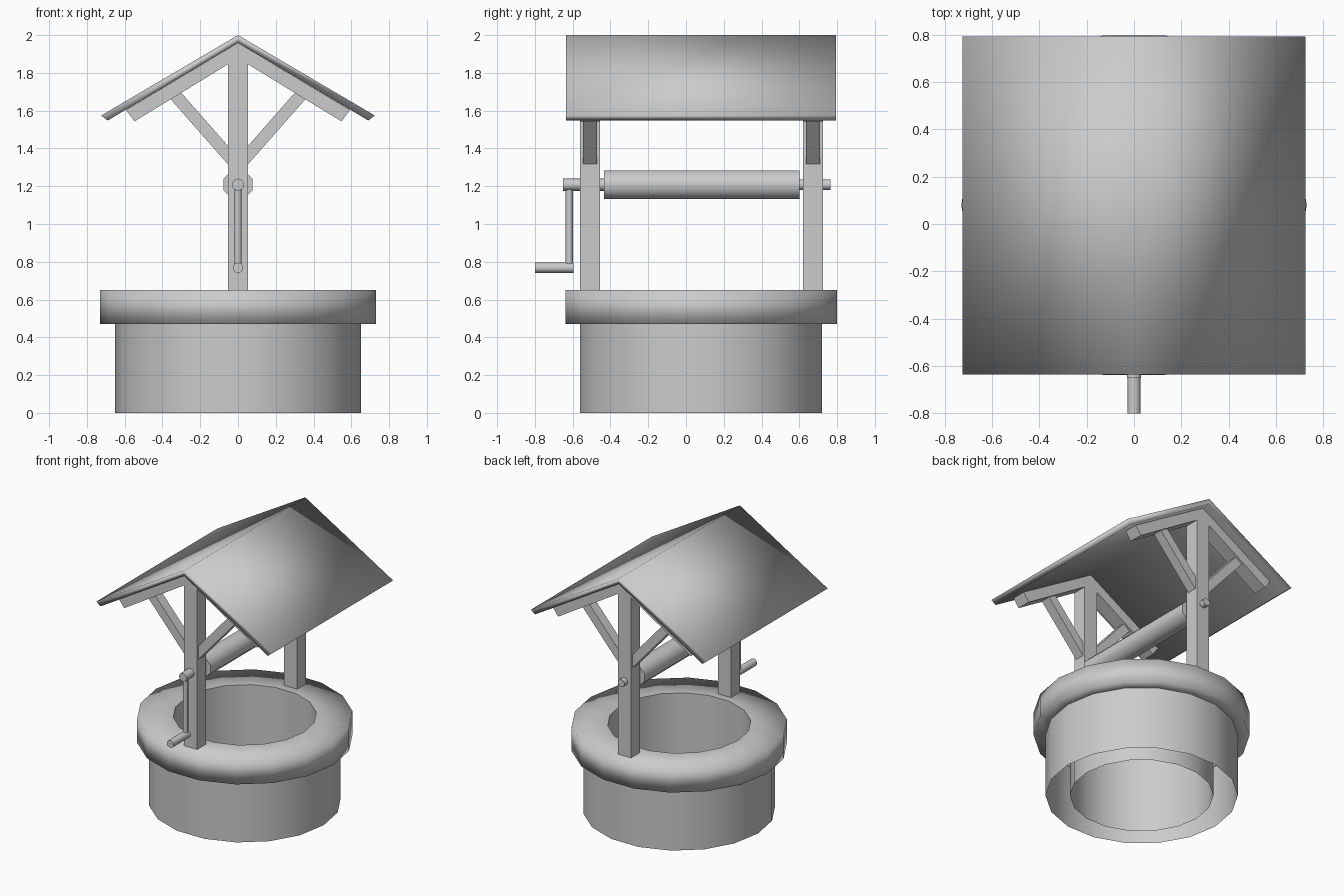
import bpy, bmesh, math

if "Cube" in bpy.data.objects:
    bpy.data.objects.remove(bpy.data.objects["Cube"])

CY = 0.08        # centre of the well in y
AXLE_Z = 1.208


def make_object(name, bm, smooth=None):
    bmesh.ops.recalc_face_normals(bm, faces=bm.faces)
    me = bpy.data.meshes.new(name)
    bm.to_mesh(me)
    bm.free()
    ob = bpy.data.objects.new(name, me)
    bpy.context.collection.objects.link(ob)
    if smooth:
        bpy.ops.object.select_all(action='DESELECT')
        ob.select_set(True)
        bpy.context.view_layer.objects.active = ob
        bpy.ops.object.shade_smooth_by_angle(angle=math.radians(smooth))
    return ob


def lathe(name, profile, sides, smooth):
    """Revolve an open (radius, z) profile around the well axis."""
    bm = bmesh.new()
    rings = []
    for r, z in profile:
        rings.append([bm.verts.new((r * math.cos(2 * math.pi * i / sides),
                                    CY + r * math.sin(2 * math.pi * i / sides), z))
                      for i in range(sides)])
    for a, b in zip(rings, rings[1:]):
        for i in range(sides):
            j = (i + 1) % sides
            bm.faces.new((a[i], a[j], b[j], b[i]))
    return make_object(name, bm, smooth)


def prism(name, outline, y0, y1, smooth=None):
    """Extrude a closed (x, z) outline along y."""
    bm = bmesh.new()
    face = bm.faces.new([bm.verts.new((x, y0, z)) for x, z in outline])
    ext = bmesh.ops.extrude_face_region(bm, geom=[face])
    for v in ext['geom']:
        if isinstance(v, bmesh.types.BMVert):
            v.co.y = y1
    return make_object(name, bm, smooth)


def rod(name, radius, y0, y1, z, sides):
    """Round bar along y, with a flat side at the bottom."""
    pts = [(radius * math.cos(2 * math.pi * (i + 0.5) / sides),
            z + radius * math.sin(2 * math.pi * (i + 0.5) / sides)) for i in range(sides)]
    return prism(name, pts, y0, y1, 50)


def mirrored(half):
    """Close a right-half outline (top to bottom, both ends on x = 0) by mirroring."""
    return half + [(-x, z) for x, z in reversed(half) if x > 0]


# Well wall with open bottom, and the overhanging rim
lathe("well_outer_wall", [(0.65, 0), (0.65, 0.47)], 18, 40)
lathe("well_rim", [(0.645, 0.47), (0.73, 0.47), (0.73, 0.65), (0.485, 0.65)], 18, 180)
lathe("well_inner_wall", [(0.485, 0.65), (0.485, 0)], 18, 40)

# Gabled roof
prism("roof", mirrored([(0, 2.0), (0.725, 1.574), (0.69, 1.548), (0, 1.958)]),
      -0.635, 0.793, 180)

# Post, rafters and braces at each end
for end, y in (("front", -0.507), ("back", 0.672)):
    prism(end + "_post", [(-0.054, 0.65), (0.054, 0.65), (0.054, 1.90), (-0.054, 1.90)],
          y - 0.053, y + 0.053)
    prism(end + "_rafters", mirrored([(0, 1.958), (0.593, 1.604), (0.548, 1.543), (0, 1.878)]),
          y - 0.053, y + 0.053)
    for side, s in (("left", -1), ("right", 1)):
        prism(end + "_" + side + "_brace",
              [(s * x, z) for x, z in ((0.05, 1.312), (0.365, 1.67), (0.305, 1.70), (0.05, 1.41))],
              y - 0.037, y + 0.037)

# Winding drum on its axle
rod("drum", 0.082, -0.435, 0.60, AXLE_Z, 8)
rod("axle", 0.028, -0.56, 0.765, AXLE_Z, 10)

# Crank: hub, arm and hand grip
rod("crank_hub", 0.032, -0.65, -0.43, AXLE_Z, 10)
rod("crank_grip", 0.028, -0.80, -0.595, 0.768, 10)
bm = bmesh.new()
bmesh.ops.create_cone(bm, cap_ends=True, segments=8, radius1=0.019, radius2=0.019,
                      depth=AXLE_Z - 0.768)
bmesh.ops.translate(bm, verts=bm.verts, vec=(0, -0.618, (AXLE_Z + 0.768) / 2))
make_object("crank_arm", bm, 50)
